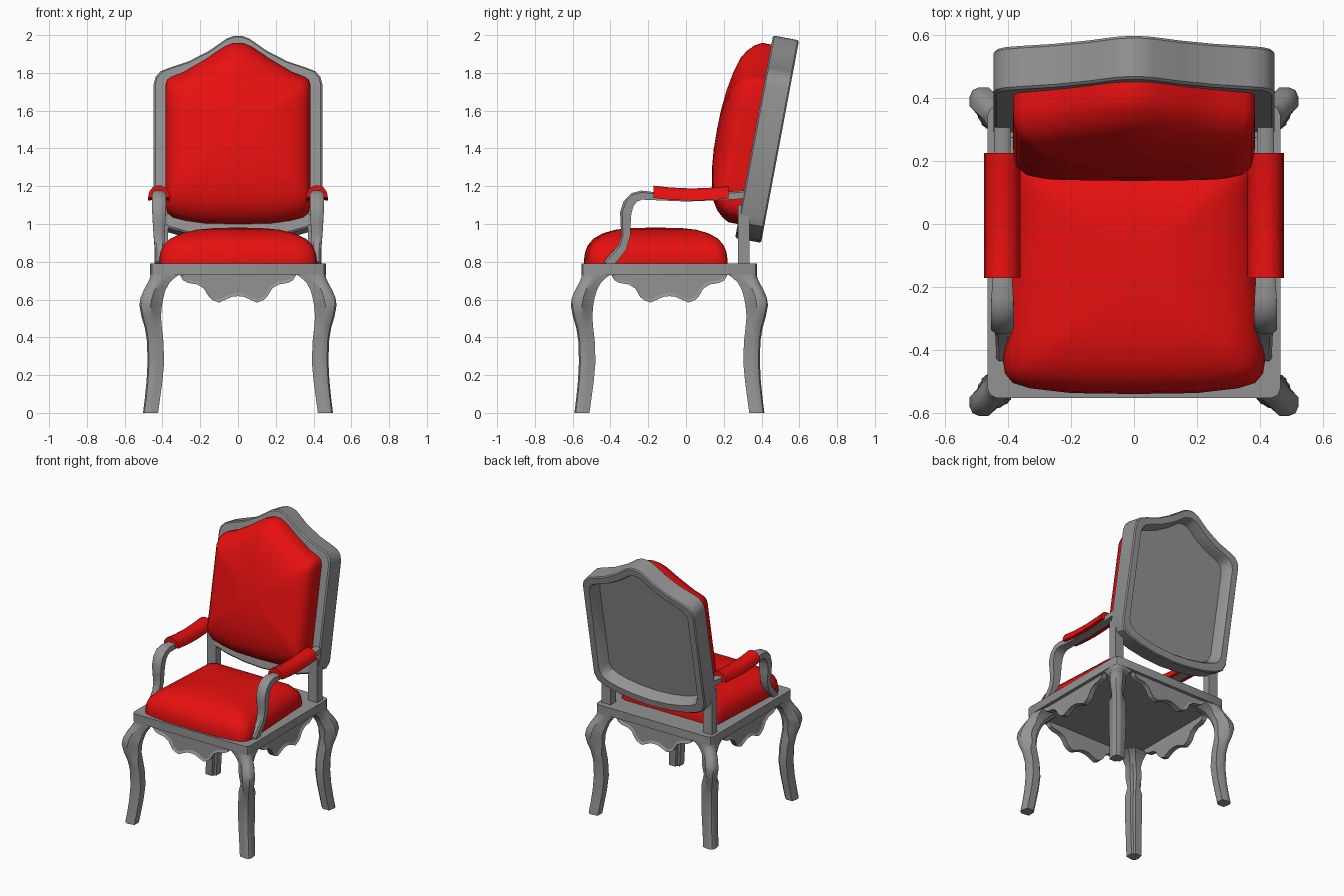
import bpy, bmesh, math
from mathutils import Vector

if "Cube" in bpy.data.objects:
    bpy.data.objects.remove(bpy.data.objects["Cube"])


def material(name, rgb):
    m = bpy.data.materials.new(name)
    m.diffuse_color = (*rgb, 1)
    m.use_nodes = True
    m.node_tree.nodes["Principled BSDF"].inputs["Base Color"].default_value = m.diffuse_color
    return m


GREY = material("grey wood", (0.29, 0.29, 0.29))
RED = material("red fabric", (0.8, 0.005, 0.005))
CY = -0.088  # centre of the square seat base


def finish(name, bm, mat, angle=40):
    bmesh.ops.recalc_face_normals(bm, faces=bm.faces)
    me = bpy.data.meshes.new(name)
    bm.to_mesh(me)
    bm.free()
    me.materials.append(mat)
    ob = bpy.data.objects.new(name, me)
    bpy.context.collection.objects.link(ob)
    bpy.ops.object.select_all(action='DESELECT')
    bpy.context.view_layer.objects.active = ob
    ob.select_set(True)
    bpy.ops.object.shade_smooth_by_angle(angle=math.radians(angle))
    return ob


def loft(name, rings, mat, tip=None, angle=40):
    """Skin closed rings of equal length; cap both ends, or end in a tip point."""
    bm = bmesh.new()
    loops = [[bm.verts.new(p) for p in r] for r in rings]
    n = len(rings[0])
    for a, b in zip(loops, loops[1:]):
        for i in range(n):
            j = (i + 1) % n
            bm.faces.new((a[i], a[j], b[j], b[i]))
    bm.faces.new(loops[0])
    if tip:
        t = bm.verts.new(tip)
        for i in range(n):
            bm.faces.new((loops[-1][i], loops[-1][(i + 1) % n], t))
    else:
        bm.faces.new(loops[-1])
    return finish(name, bm, mat, angle)


def box(name, lo, hi, mat):
    x0, y0, z0 = lo
    x1, y1, z1 = hi
    return loft(name, [[(x0, y0, z), (x1, y0, z), (x1, y1, z), (x0, y1, z)] for z in (z0, z1)], mat)


def mirrored(half, step=0.12):
    """Complete a half outline (x >= 0, both ends on x = 0), splitting long edges."""
    dense = []
    for (ax, ay), (bx, by) in zip(half, half[1:]):
        k = max(1, math.ceil(math.hypot(bx - ax, by - ay) / step))
        dense += [(ax + (bx - ax) * i / k, ay + (by - ay) * i / k) for i in range(k)]
    dense.append(half[-1])
    return dense + [(-x, y) for x, y in dense[-2:0:-1]]


# Seat frame: slab with small rounded corners
w, c = 0.465, 0.435
corner = [(w, c), (w - 0.009, w - 0.009), (c, w)]
slab = []
for q in range(4):
    for u, v in corner:
        for _ in range(q):
            u, v = -v, u
        slab.append((u, v))
loft("seat_frame", [[(u, v + CY, z) for u, v in slab] for z in (0.73, 0.79)], GREY)

# Cabriole legs: (height, inner edge, outer edge), turned to the four corners
leg = [(0, .423, .503), (.08, .412, .493), (.17, .400, .484), (.27, .391, .479), (.38, .395, .482),
       (.45, .403, .493), (.51, .408, .511), (.57, .403, .522), (.61, .395, .516), (.65, .384, .499),
       (.69, .362, .477), (.715, .335, .466), (.735, .307, .463), (.785, .307, .463)]
for q in range(4):
    rings = []
    for z, a, b in leg:
        d = b - a
        r = min(0.3 * d, 0.03)
        flare = max(0, min(b - 0.455, 0.045)) if z > 0.5 else 0.1 * d
        sec = [(a, b - flare), (a + .3 * d, b - flare * .5), (a + .5 * d, b), (b - r, b), (b - r * .3, b - r * .3)]
        sec += [(v, u) for u, v in sec[-2::-1]]
        sec += [(b - .75 * d, a), (a + .2 * d, a + .2 * d), (a, b - .75 * d)]
        ring = []
        for u, v in sec:
            for _ in range(q):
                u, v = -v, u
            ring.append((u, v + CY, z))
        rings.append(ring)
    loft("leg_%d" % (q + 1), rings, GREY)

# Scalloped aprons with a recessed panel, one per side
scallop = [(0, .745), (.305, .745), (.307, .73), (.292, .703), (.265, .688), (.215, .68), (.18, .658), (.155, .615),
           (.135, .597), (.10, .584), (.06, .602), (.03, .615), (0, .618)]
for q in range(4):
    bm = bmesh.new()
    outline = mirrored(scallop, 1)
    front = [bm.verts.new((x, -.452, z)) for x, z in outline]
    back = [bm.verts.new((x, -.415, z)) for x, z in outline]
    n = len(outline)
    for i in range(n):
        bm.faces.new((front[i], front[(i + 1) % n], back[(i + 1) % n], back[i]))
    bm.faces.new(back)
    face = bm.faces.new(front)
    bmesh.ops.recalc_face_normals(bm, faces=bm.faces)
    bmesh.ops.inset_region(bm, faces=[face], thickness=0.016, depth=-0.01)
    ob = finish("apron_%d" % (q + 1), bm, GREY, 30)
    ob.location.y = CY
    ob.rotation_euler.z = q * math.pi / 2

# Seat cushion: domed rings
seat = mirrored([(0, -.54), (.2, -.537), (.33, -.522), (.385, -.505), (.41, -.475), (.417, -.43), (.39, .05),
                 (.385, .17), (.37, .205), (.33, .22), (0, .22)])
dome = [(1, 1, .78), (1, 1, .81), (.985, .985, .85), (.95, .95, .885), (.86, .87, .922), (.72, .74, .95),
        (.52, .56, .97), (.28, .34, .979)]
loft("seat_cushion", [[(x * sx, -.16 + (y + .16) * sy, z) for x, y in seat] for sx, sy, z in dome],
     RED, (0, -.16, .981), 60)


# Leaning back: d is the distance in front of the frame's front face
def lean(x, z, d):
    v = (z - 0.926) / 0.983
    return (x, 0.26 + 0.184 * v - 0.983 * d, 0.926 + 0.983 * v + 0.184 * d)


def back_ring(outline, zc, sx, sz, d):
    return [lean(x * sx, zc + (z - zc) * sz, d) for x, z in outline]


# Back frame: front face, outer edge, rear rim and recessed rear panel
frame = mirrored([(0, .926), (.15, .935), (.28, .955), (.37, .98), (.425, 1.01), (.447, 1.06), (.447, 1.74),
                  (.437, 1.78), (.41, 1.81), (.36, 1.83), (.26, 1.863), (.15, 1.92), (.06, 1.983), (.025, 1.996),
                  (0, 1.998)], 1)
steps = [(.98, .985, 0), (1, 1, -.008), (1, 1, -.132), (.985, .988, -.14), (.885, .90, -.14), (.855, .88, -.12),
         (.82, .855, -.06)]
loft("back_frame", [back_ring(frame, 1.46, *s) for s in steps], GREY, None, 35)

# Back cushion: domed rings on the front of the frame
pad = mirrored([(0, 1.0), (.17, 1.003), (.28, 1.018), (.345, 1.035), (.375, 1.06), (.384, 1.10), (.384, 1.725),
                (.375, 1.755), (.355, 1.77), (.286, 1.797), (.17, 1.865), (.074, 1.93), (.03, 1.948), (0, 1.95)])
bulge = [(1, 1, -.01), (1, 1, .05), (.995, .96, .085), (.97, .89, .12), (.91, .8, .147), (.78, .64, .17),
         (.55, .44, .188), (.28, .22, .198)]
loft("back_cushion", [back_ring(pad, 1.46, *s) for s in bulge], RED, lean(0, 1.46, .2), 60)

# Arms: curved rails, red pads and the rear posts, on both sides
rail = [(-.415, .785, .052), (-.38, .825, .052), (-.338, .875, .048), (-.318, .94, .048), (-.32, 1.0, .054),
        (-.319, 1.06, .06), (-.303, 1.11, .058), (-.275, 1.14, .054), (-.235, 1.153, .048), (-.165, 1.147, .042),
        (0, 1.14, .042), (.2, 1.148, .042), (.33, 1.157, .045)]
for side, s in (("right", 1), ("left", -1)):
    rings = []
    for i, (y, z, t) in enumerate(rail):
        p, n = rail[max(i - 1, 0)], rail[min(i + 1, len(rail) - 1)]
        tan = Vector((n[0] - p[0], n[1] - p[1])).normalized() * t / 2
        hw = (.024, .024, .026, .029, .033, .036, .037, .037, .035, .031, .027, .026, .026)[i]
        xc = .415 if i < 3 else .418
        rings.append([(s * (xc + k * hw), y - e * tan.y, z + e * tan.x)
                      for k, e in ((-1, -1), (1, -1), (1, .6), (.6, 1), (-.6, 1), (-1, .6))])
    loft("arm_rail_" + side, rings, GREY)

    arch = [(-.058, -.065), (-.053, -.035), (-.036, -.01), (-.012, 0), (.012, 0), (.036, -.01), (.053, -.035),
            (.058, -.065), (.04, -.062), (-.04, -.062)]
    pads = [(-.172, 1.203), (-.08, 1.193), (.03, 1.188), (.13, 1.192), (.225, 1.2)]
    loft("arm_pad_" + side, [[(s * .418 + u, y, z + v) for u, v in arch] for y, z in pads], RED, None, 50)

    x0, x1 = sorted((s * .37, s * .443))
    box("back_post_" + side, (x0, .275, .78), (x1, .335, 1.1), GREY)
